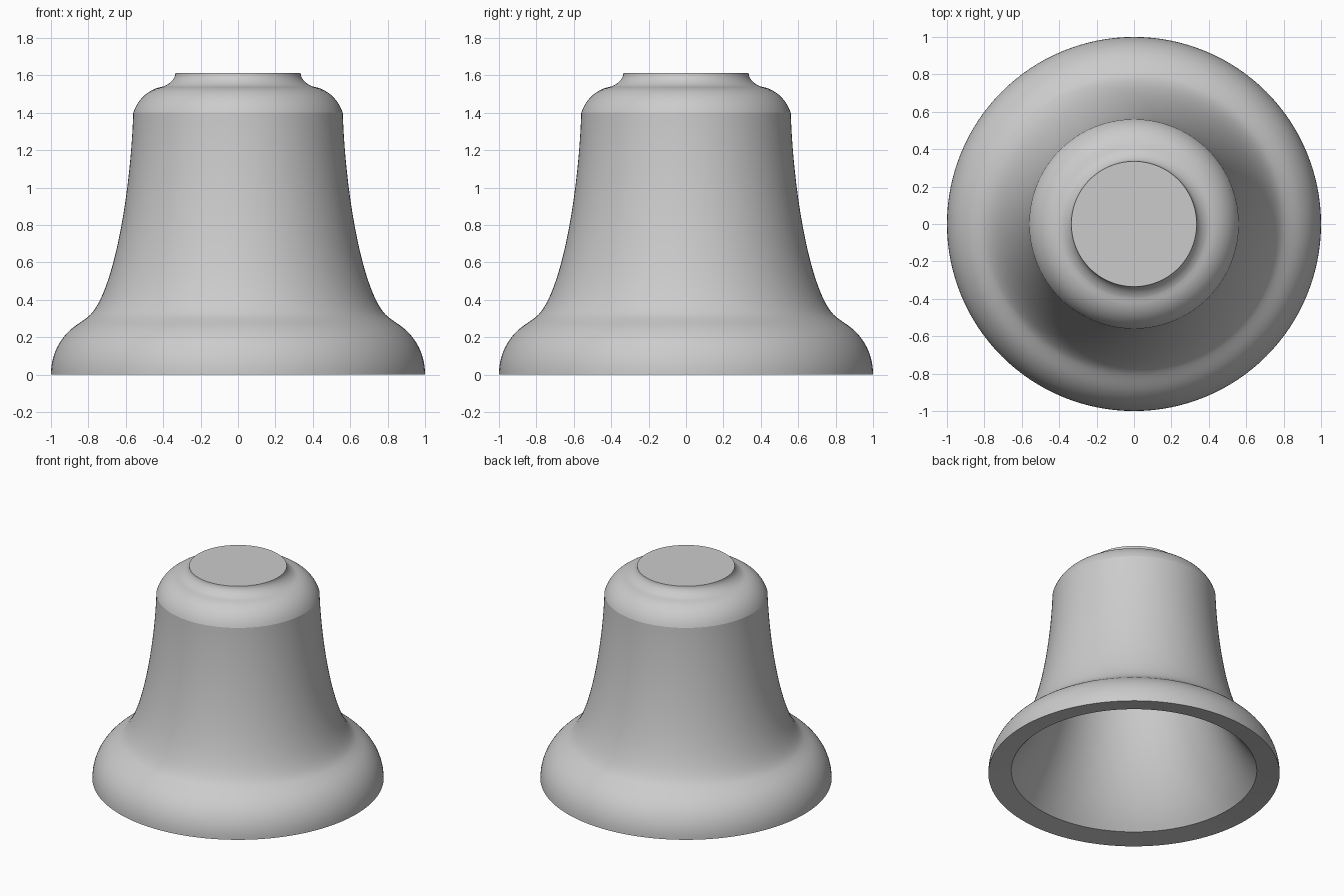
import bpy
import bmesh
import math
from mathutils import Vector
from mathutils.geometry import interpolate_bezier

cube = bpy.data.objects.get("Cube")
if cube:
    bpy.data.objects.remove(cube, do_unlink=True)

# Material
grey = bpy.data.materials.new("bell_grey")
grey.use_nodes = True
colour = (0.6, 0.6, 0.6, 1)
grey.diffuse_color = colour
grey.node_tree.nodes["Principled BSDF"].inputs["Base Color"].default_value = colour

# Profiles as (radius, height) curves: start, two handles, end, steps
OUTER = [
    ((1, 0), (1, 0.11), (0.95, 0.205), (0.863, 0.265), 14),       # rounded rim
    ((0.863, 0.265), (0.84, 0.281), (0.82, 0.294), (0.8, 0.31), 4),  # neck of rim
    ((0.8, 0.31), (0.67, 0.42), (0.575, 0.95), (0.56, 1.4), 28),  # flared waist
    ((0.56, 1.4), (0.54, 1.46), (0.49, 1.525), (0.4, 1.54), 12),  # shoulder
    ((0.4, 1.54), (0.37, 1.55), (0.335, 1.58), (0.335, 1.611), 10),  # crown
]
INNER = [
    ((0.843, 0.024), (0.58, 0.32), (0.45, 0.85), (0.42, 1.34), 28),  # hollow wall
    ((0.42, 1.34), (0.41, 1.39), (0.36, 1.42), (0.28, 1.42), 8),  # hollow ceiling
]


def sample(curves):
    points = []
    for *controls, steps in curves:
        a, b, c, d = [Vector((r, 0, z)) for r, z in controls]
        part = interpolate_bezier(a, b, c, d, steps + 1)
        points += part if not points else part[1:]
    points.append(Vector((0, 0, points[-1].z)))  # close on the axis
    return points


bm = bmesh.new()


def add_chain(points):
    verts = [bm.verts.new(p) for p in points]
    for a, b in zip(verts, verts[1:]):
        bm.edges.new((a, b))
    return verts


# Wall section: outside and hollow, joined by the underside of the rim
outer_verts = add_chain(sample(OUTER))
inner_verts = add_chain(sample(INNER))
bm.edges.new((inner_verts[0], outer_verts[0]))

# Revolve the section around the vertical axis
bmesh.ops.spin(bm, geom=bm.verts[:] + bm.edges[:], cent=(0, 0, 0), axis=(0, 0, 1),
               angle=math.tau, steps=128, use_merge=False)
bmesh.ops.remove_doubles(bm, verts=bm.verts[:], dist=0.0001)
bmesh.ops.recalc_face_normals(bm, faces=bm.faces[:])

mesh = bpy.data.meshes.new("bell_body")
bm.to_mesh(mesh)
bm.free()
mesh.materials.append(grey)
bell = bpy.data.objects.new("bell_body", mesh)
bpy.context.collection.objects.link(bell)

# Smooth curves with crisp rim, shoulder and crown edges
bpy.ops.object.select_all(action="DESELECT")
bell.select_set(True)
bpy.context.view_layer.objects.active = bell
bpy.ops.object.shade_smooth_by_angle(angle=math.radians(15))
